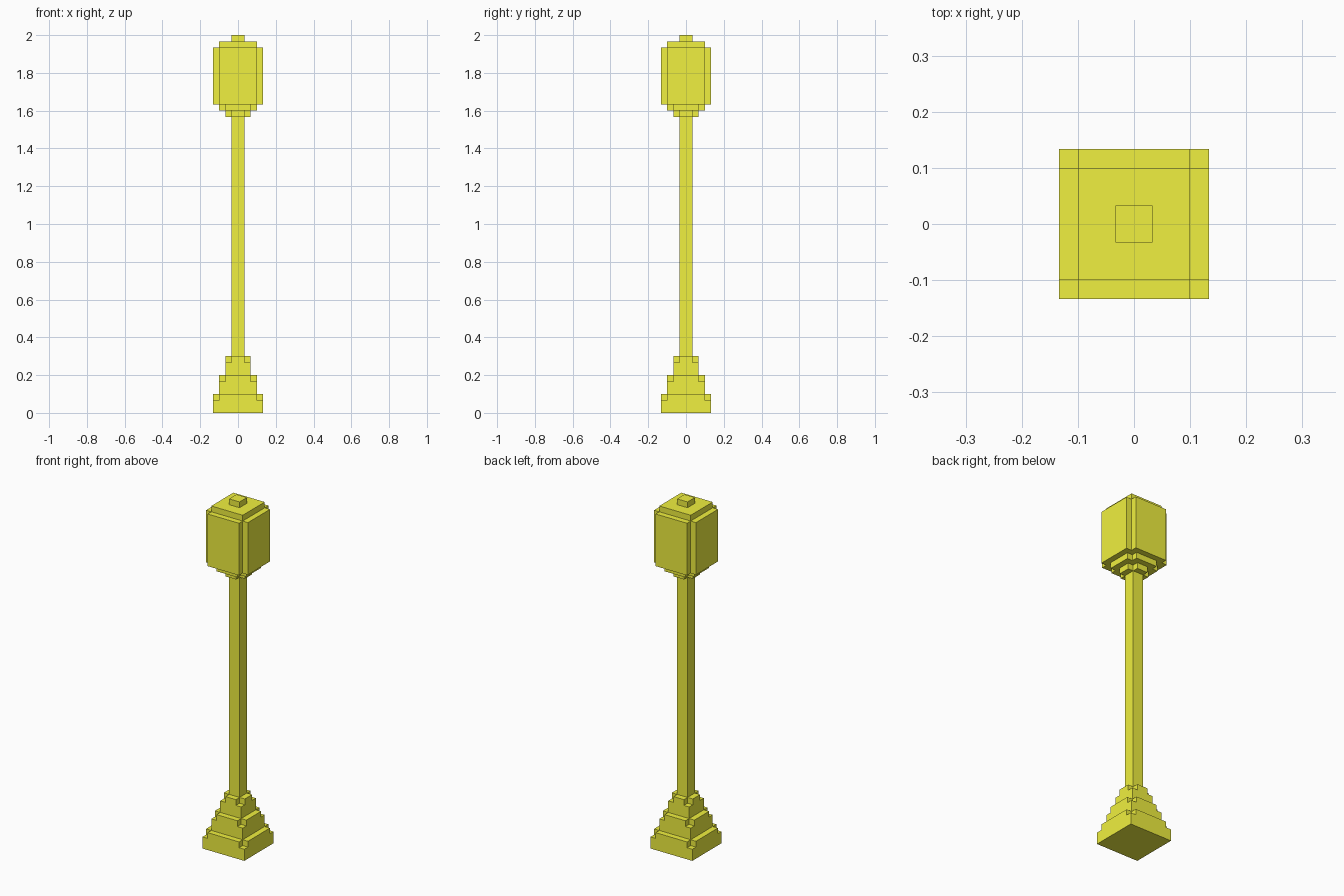
import bpy, bmesh

if "Cube" in bpy.data.objects:
    bpy.data.objects.remove(bpy.data.objects["Cube"])

U = 2 / 60  # one block of the stepped grid

paint = bpy.data.materials.new("yellow_paint")
paint.diffuse_color = (0.87, 0.87, 0.05, 1)
paint.use_nodes = True
paint.node_tree.nodes["Principled BSDF"].inputs["Base Color"].default_value = paint.diffuse_color


def outline(h, notched):
    """Square of half width h, optionally with a one-block notch at each corner."""
    if not notched:
        return [(h, h), (-h, h), (-h, -h), (h, -h)]
    n = h - 1
    corner, pts = [(h, n), (n, n), (n, h)], []
    for _ in range(4):
        pts += corner
        corner = [(-y, x) for x, y in corner]
    return pts


def stack(name, layers):
    """Build one part from layers of (half width, bottom, top, notched)."""
    bm = bmesh.new()
    for h, z0, z1, notched in layers:
        verts = [bm.verts.new((x * U, y * U, z0 * U)) for x, y in outline(h, notched)]
        face = bm.faces.new(verts)
        new = bmesh.ops.extrude_face_region(bm, geom=[face], use_keep_orig=True)["geom"]
        top = [v for v in new if isinstance(v, bmesh.types.BMVert)]
        bmesh.ops.translate(bm, verts=top, vec=(0, 0, (z1 - z0) * U))
    bmesh.ops.recalc_face_normals(bm, faces=bm.faces)
    mesh = bpy.data.meshes.new(name)
    bm.to_mesh(mesh)
    bm.free()
    mesh.materials.append(paint)
    obj = bpy.data.objects.new(name, mesh)
    bpy.context.collection.objects.link(obj)


# stepped foot: three tiers, each with its top corner blocks missing
tiers = []
for i, half in enumerate((4, 3, 2)):
    tiers += [(half, 3 * i, 3 * i + 2, False), (half, 3 * i + 2, 3 * i + 3, True)]
stack("stepped_base", tiers)

# slim square post
stack("post", [(1, 9, 47, False)])

# flared collar under the lamp
stack("lamp_collar", [(2, 47, 48, True), (3, 48, 49, True)])

# lamp housing with notched vertical corners
stack("lamp_housing", [(4, 49, 58, True)])

# flat lid and finial block
stack("lamp_lid", [(3, 58, 59, False)])
stack("finial", [(1, 59, 60, False)])
